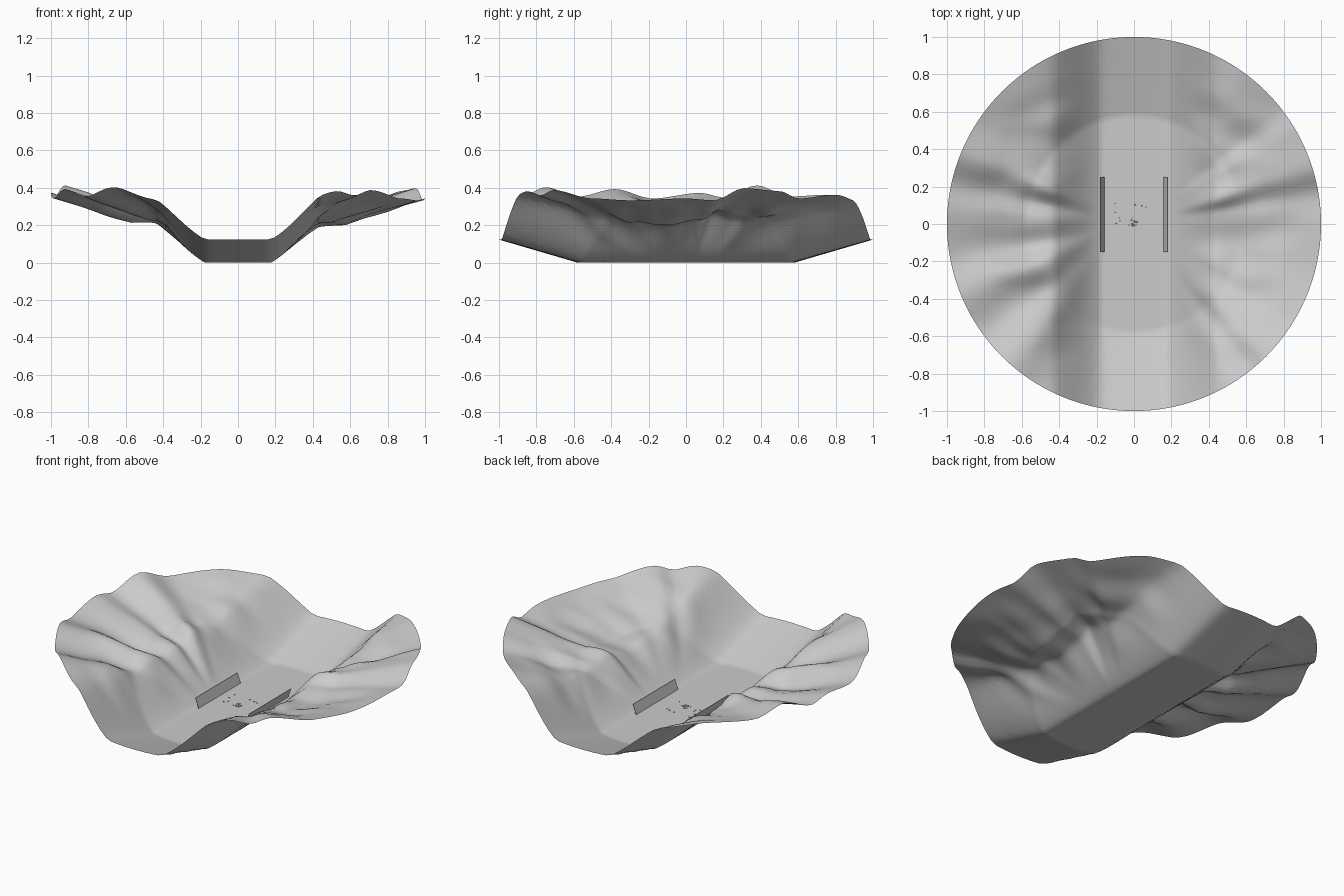
import bpy, bmesh, math, random
from mathutils import Vector, noise

if "Cube" in bpy.data.objects:
    bpy.data.objects.remove(bpy.data.objects["Cube"], do_unlink=True)


def material(name, rgb):
    m = bpy.data.materials.new(name)
    m.use_nodes = True
    m.diffuse_color = (*rgb, 1)
    m.node_tree.nodes["Principled BSDF"].inputs["Base Color"].default_value = (*rgb, 1)
    return m


GREY = material("stone grey", (0.6, 0.6, 0.6))


def add_object(name, bm, smooth):
    bmesh.ops.recalc_face_normals(bm, faces=bm.faces)
    mesh = bpy.data.meshes.new(name)
    bm.to_mesh(mesh)
    bm.free()
    mesh.materials.append(GREY)
    mesh.polygons.foreach_set("use_smooth", [smooth] * len(mesh.polygons))
    ob = bpy.data.objects.new(name, mesh)
    bpy.context.collection.objects.link(ob)
    return ob


def smooth(t):
    t = min(max(t, 0), 1)
    return t * t * (3 - 2 * t)


def lookup(points, v):
    """Eased interpolation through (position, value) pairs."""
    for (a, p), (b, q) in zip(points, points[1:]):
        if v <= b:
            return p + (q - p) * smooth((v - a) / (b - a))
    return points[-1][1]


# Ridge heights along each valley side, from front to back
LEFT_RIDGES = [(-1, 0), (-.9, .02), (-.75, .08), (-.58, .03), (-.38, .07), (-.18, .02),
               (.08, .05), (.2, .025), (.38, .09), (.55, .03), (.75, .04), (.93, .005), (1, 0)]
RIGHT_RIDGES = [(-1, .01), (-.85, .06), (-.78, .035), (-.71, .065), (-.5, .02), (-.3, .01), (0, .02),
                (.15, .01), (.31, .075), (.5, .06), (.6, .02), (.8, .04), (.92, .01), (1, 0)]


def height(x, y):
    r, ax = math.hypot(x, y), abs(x)
    bank = 0.2 * (0.45 * smooth((ax - .15) / .32) + 0.55 * min(max((ax - .18) / .25, 0), 1))
    rim = 0.123 * max(0, (r - .58) / .42)
    ridges = RIGHT_RIDGES if x > 0 else LEFT_RIDGES
    bump = lookup(ridges, y / r if r else 0) * smooth((ax - .2) / .35)
    rough = noise.noise(Vector((x * 3, y * 6, 2))) * .035
    return bank + rim + bump + rough * smooth((ax - .25) / .2) * smooth((1 - r) / .3)


# Valley terrain: one round open sheet
bm = bmesh.new()
SEGMENTS, RINGS = 160, 50
centre = bm.verts.new((0, 0, 0))
previous = None
for i in range(1, RINGS + 1):
    r = i / RINGS
    ring = []
    for k in range(SEGMENTS):
        a = math.tau * k / SEGMENTS
        x, y = r * math.cos(a), r * math.sin(a)
        ring.append(bm.verts.new((x, y, height(x, y))))
    for k in range(SEGMENTS):
        n = (k + 1) % SEGMENTS
        if previous:
            bm.faces.new((previous[k], ring[k], ring[n], previous[n]))
        else:
            bm.faces.new((centre, ring[k], ring[n]))
    previous = ring
add_object("valley_terrain", bm, True)

# Leaning side panels along the valley floor
for side, name in ((-1, "right_panel"), (1, "left_panel")):
    bm = bmesh.new()
    profile = [(.157, .002), (.178, .06), (.181, .06), (.160, .002)]
    ends = [[bm.verts.new((side * x, y, z)) for x, z in profile] for y in (-.15, .25)]
    for k in range(4):
        n = (k + 1) % 4
        bm.faces.new((ends[0][k], ends[0][n], ends[1][n], ends[1][k]))
    for end in ends:
        bm.faces.new(end)
    add_object(name, bm, False)

# Small scattered stones, with a cluster in the middle
random.seed(4)
bm = bmesh.new()


def stone(x, y, size):
    made = bmesh.ops.create_icosphere(bm, subdivisions=1, radius=size)["verts"]
    for v in made:
        v.co = Vector((v.co.x + x, v.co.y * .7 + y, max(v.co.z * .6 + .003, 0)))


for i in range(5):
    stone(random.uniform(-.012, .012), random.uniform(-.01, .015), .008)
for i in range(16):
    stone(random.uniform(-.12, .1), random.uniform(-.03, .12), random.uniform(.003, .006))
add_object("loose_stones", bm, False)
